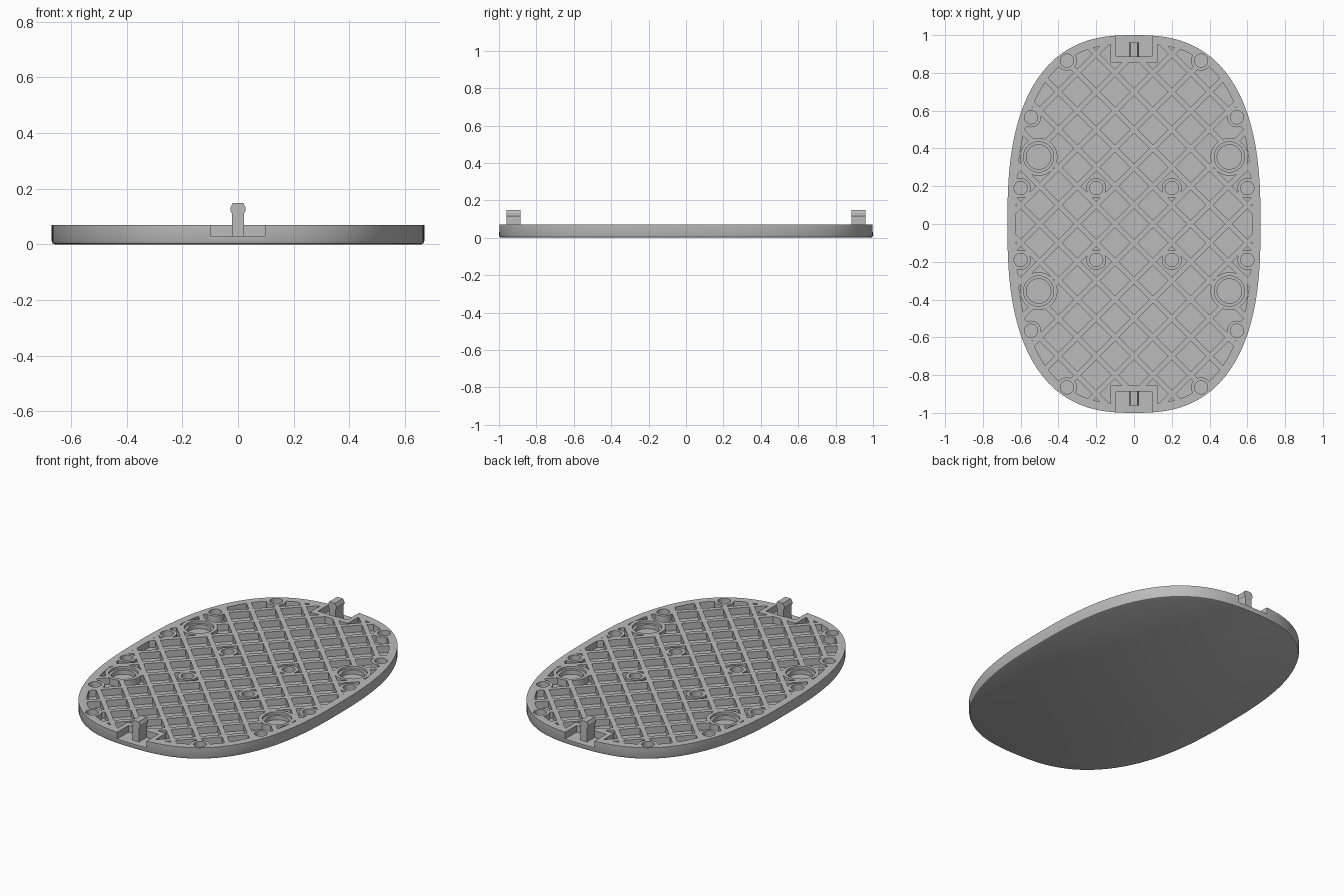
import bpy, bmesh, math
from mathutils import Vector

cube = bpy.data.objects.get("Cube")
if cube:
    bpy.data.objects.remove(cube)

TOP, FLOOR = 0.07, 0.03
PITCH, RIB = 0.2, 0.028
SIDES = [(1, 1), (1, -1), (-1, 1), (-1, -1)]

grey = bpy.data.materials.new("light grey plastic")
grey.use_nodes = True
grey.diffuse_color = (0.5, 0.5, 0.5, 1)
grey.node_tree.nodes["Principled BSDF"].inputs["Base Color"].default_value = (0.5, 0.5, 0.5, 1)


def oval(inset=0.0, count=128, power=2.6):
    """Superellipse outline, moved inwards along its normals."""
    pts = []
    for i in range(count):
        a = 2 * math.pi * i / count
        c, s = math.cos(a), math.sin(a)
        r = (abs(c / 0.67) ** power + abs(s) ** power) ** (-1 / power)
        pts.append(Vector((r * c, r * s)))
    out = []
    for i, p in enumerate(pts):
        t = (pts((i + 1) % count) if callable(pts) else pts[(i + 1) % count]) - pts[i - 1]
        out.append(p - Vector((t.y, -t.x)).normalized() * inset)
    return out


def circle(x, y, r, count=32):
    return [(x + r * math.cos(2 * math.pi * i / count),
             y + r * math.sin(2 * math.pi * i / count)) for i in range(count)]


def rect(x0, x1, y0, y1):
    return [(x0, y0), (x1, y0), (x1, y1), (x0, y1)]


def loft(bm, rings):
    """Closed solid through a stack of (outline, z) rings."""
    rows = [[bm.verts.new((p[0], p[1], z)) for p in ring] for ring, z in rings]
    n = len(rows[0])
    bm.faces.new(rows[0][::-1])
    bm.faces.new(rows[-1])
    for a, b in zip(rows, rows[1:]):
        for i in range(n):
            j = (i + 1) % n
            bm.faces.new((a[i], a[j], b[j], b[i]))


def solid(name, stacks):
    bm = bmesh.new()
    for rings in stacks:
        loft(bm, rings)
    bmesh.ops.recalc_face_normals(bm, faces=bm.faces)
    mesh = bpy.data.meshes.new(name)
    bm.to_mesh(mesh)
    bm.free()
    mesh.materials.append(grey)
    obj = bpy.data.objects.new(name, mesh)
    bpy.context.collection.objects.link(obj)
    return obj


def prisms(name, outlines, z0, z1):
    return solid(name, [[(o, z0), (o, z1)] for o in outlines])


def activate(obj):
    bpy.ops.object.select_all(action='DESELECT')
    bpy.context.view_layer.objects.active = obj
    obj.select_set(True)


def boolean(target, cutter, operation='DIFFERENCE'):
    cutter.hide_render = True
    mod = target.modifiers.new("cut", 'BOOLEAN')
    mod.operation, mod.solver, mod.object = operation, 'EXACT', cutter
    activate(target)
    bpy.ops.object.modifier_apply(modifier=mod.name)
    bpy.data.objects.remove(cutter)


# Screw sockets, mirrored into all four quarters
small = [(x * sx, y * sy) for x, y in [(0.355, 0.865), (0.545, 0.565), (0.6, 0.19), (0.2, 0.19)]
         for sx, sy in SIDES]
large = [(0.505 * sx, 0.355 * sy) for sx, sy in SIDES]

# Diamond pockets between the diagonal ribs
half = PITCH / 2 - RIB / math.sqrt(2)
cells = []
for i in range(-10, 11):
    for j in range(-10, 11):
        x, y = (i + j) * PITCH / 2, (i - j) * PITCH / 2
        if abs(x) < 0.8 and abs(y) < 1.1:
            cells.append([(x + half, y), (x, y + half), (x - half, y), (x, y - half)])
pockets = prisms("pockets", cells, FLOOR, 0.2)
boolean(pockets, prisms("inner_rim", [oval(0.045)], -0.1, 0.3), 'INTERSECT')
boolean(pockets, prisms("socket_walls", [circle(x, y, 0.053) for x, y in small]
                        + [circle(x, y, 0.1) for x, y in large], -0.1, 0.3))
boolean(pockets, prisms("latch_frames", [rect(-0.125, 0.125, 0.855, 1.1),
                                         rect(-0.125, 0.125, -1.1, -0.855)], -0.1, 0.3))

# Oval plate with a softened lower edge
plate = solid("ribbed_plate", [[(oval(0.012), 0), (oval(0.004), 0.004), (oval(), 0.014), (oval(), TOP)]])
boolean(plate, pockets)
boolean(plate, prisms("socket_holes", [circle(x, y, 0.035) for x, y in small]
                      + [circle(x, y, 0.065) for x, y in large], FLOOR, 0.2))
boolean(plate, prisms("socket_steps", [circle(x, y, 0.08) for x, y in large], 0.055, 0.2))
boolean(plate, prisms("latch_notches", [rect(-0.097, 0.097, 0.89, 1.1),
                                        rect(-0.097, 0.097, -1.1, -0.89)], FLOOR, 0.2))
activate(plate)
bpy.ops.object.shade_smooth_by_angle(angle=math.radians(30))

# Upright latch clip at each end, with a tapered barbed head
for name, side in (("front_latch", -1), ("back_latch", 1)):
    y0, y1 = sorted((0.885 * side, 0.96 * side))
    profile = [(0.021, FLOOR - 0.005), (0.021, 0.11), (0.027, 0.12), (0.027, 0.133), (0.019, 0.149)]
    solid(name, [[(rect(-w, w, y0, y1), z) for w, z in profile]])
